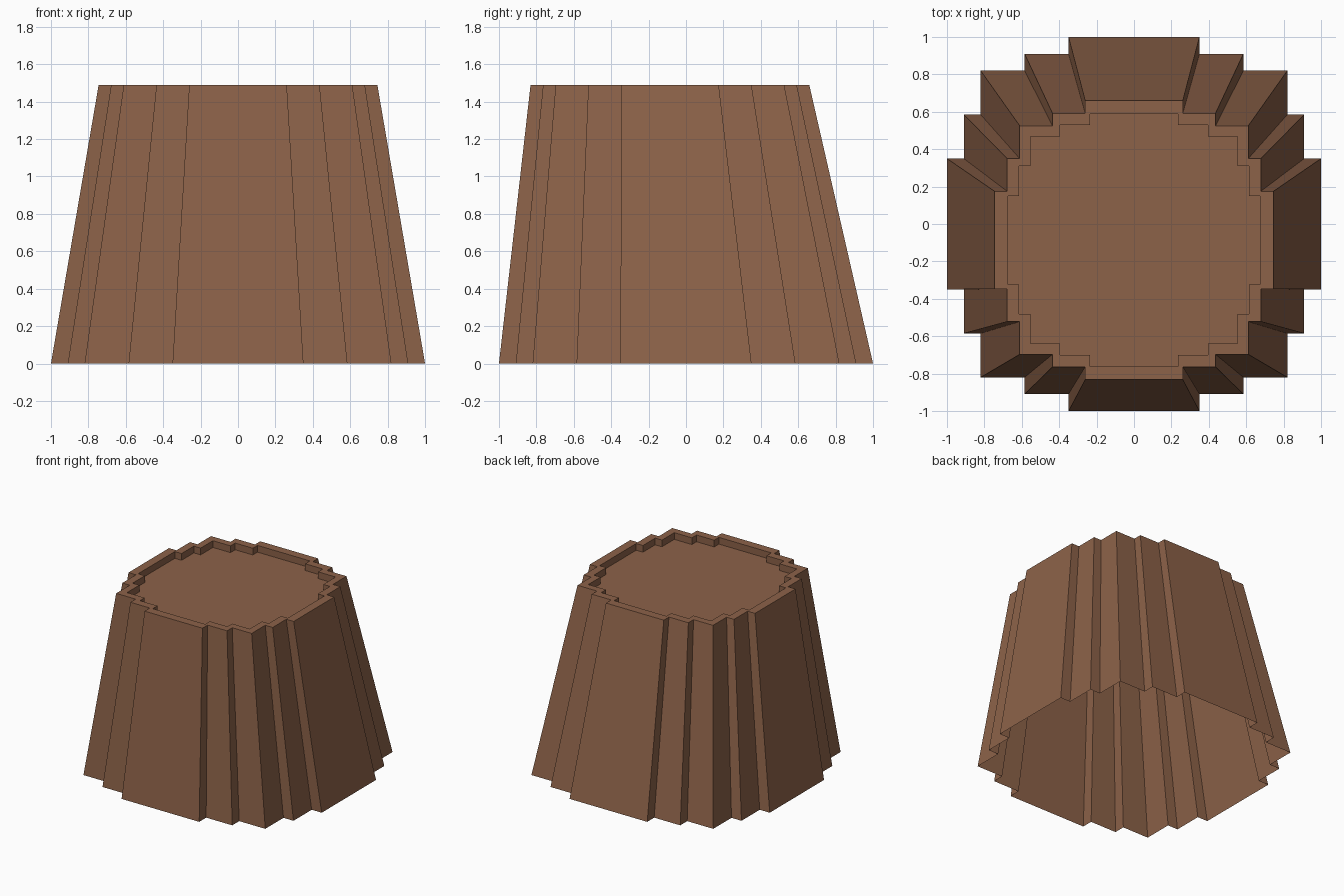
import bpy, bmesh

if "Cube" in bpy.data.objects:
    bpy.data.objects.remove(bpy.data.objects["Cube"])

# One quarter of the stepped outline, anticlockwise from the +x side
QUARTER = [(1, .35), (.91, .35), (.91, .585), (.82, .585), (.82, .82),
           (.585, .82), (.585, .91), (.35, .91), (.35, 1)]


def outline():
    pts, q = [], QUARTER
    for _ in range(4):
        pts += q
        q = [(-y, x) for x, y in q]
    return pts


# Rings as (scale, y shift, z): base, top, inner rim, recessed roof
HEIGHT, LEAN, RECESS = 1.49, -0.086, 0.055
RINGS = [(1, 0, 0), (.745, LEAN, HEIGHT), (.675, LEAN, HEIGHT),
         (.675, LEAN, HEIGHT - RECESS)]

bm = bmesh.new()
loops = [[bm.verts.new((x * s, y * s + dy, z)) for x, y in outline()]
         for s, dy, z in RINGS]

# Leaning walls, flat rim and recess sides; the bottom stays open
for low, high in zip(loops, loops[1:]):
    n = len(low)
    for i in range(n):
        j = (i + 1) % n
        bm.faces.new((low[i], low[j], high[j], high[i]))

# Recessed roof
bm.faces.new(loops[-1])

mesh = bpy.data.meshes.new("stepped_tower")
bm.to_mesh(mesh)
bm.free()

brown = bpy.data.materials.new("brown stone")
brown.diffuse_color = (0.264, 0.122, 0.066, 1)
brown.use_nodes = True
brown.node_tree.nodes["Principled BSDF"].inputs["Base Color"].default_value = brown.diffuse_color
mesh.materials.append(brown)
tower = bpy.data.objects.new("stepped_tower", mesh)
bpy.context.collection.objects.link(tower)
